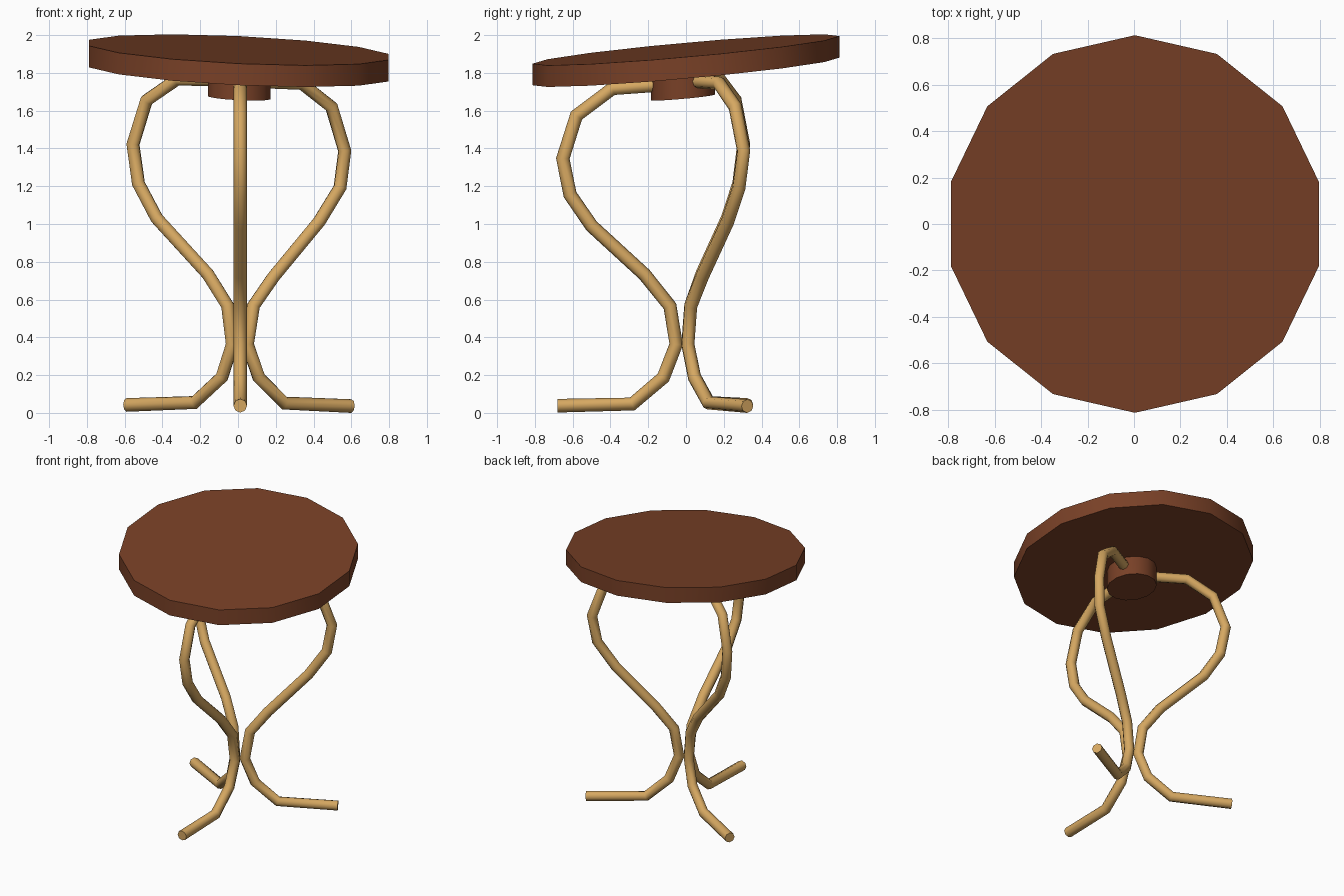
import bpy, bmesh, math

if "Cube" in bpy.data.objects:
    bpy.data.objects.remove(bpy.data.objects["Cube"])


def material(name, colour):
    m = bpy.data.materials.new(name)
    m.diffuse_color = (*colour, 1)
    m.use_nodes = True
    m.node_tree.nodes["Principled BSDF"].inputs["Base Color"].default_value = m.diffuse_color
    return m


dark_wood = material("dark wood", (0.19, 0.052, 0.02))
light_wood = material("light wood", (0.67, 0.39, 0.12))


def smooth(ob, angle):
    bpy.ops.object.select_all(action='DESELECT')
    bpy.context.view_layer.objects.active = ob
    ob.select_set(True)
    bpy.ops.object.shade_smooth_by_angle(angle=math.radians(angle))


def slanted_disc(name, cx, cy, radius, z0, z1, sides=14):
    """Vertical-sided disc whose top and bottom both follow the table's slant."""
    bm = bmesh.new()
    ring = []
    for i in range(sides):
        a = math.pi / 2 + math.tau * i / sides
        x, y = cx + radius * math.cos(a), cy + radius * math.sin(a)
        ring.append(bm.verts.new((x, y, z0 - 0.047 * x + 0.09 * y)))
    base = bm.faces.new(ring)
    top = bmesh.ops.extrude_face_region(bm, geom=[base])
    for v in top["geom"]:
        if isinstance(v, bmesh.types.BMVert):
            v.co.z += z1 - z0
    bmesh.ops.recalc_face_normals(bm, faces=bm.faces)
    me = bpy.data.meshes.new(name)
    bm.to_mesh(me)
    bm.free()
    ob = bpy.data.objects.new(name, me)
    bpy.context.collection.objects.link(ob)
    me.materials.append(dark_wood)
    smooth(ob, 35)


def bent_leg(name, points):
    """Round rod swept along a path from the foot to the hub."""
    cu = bpy.data.curves.new(name, 'CURVE')
    cu.dimensions = '3D'
    cu.bevel_depth = 0.036
    cu.bevel_resolution = 2
    cu.use_fill_caps = True
    sp = cu.splines.new('POLY')
    sp.points.add(len(points) - 1)
    for p, co in zip(sp.points, points):
        p.co = (*co, 1)
    ob = bpy.data.objects.new(name, cu)
    bpy.context.collection.objects.link(ob)
    cu.materials.append(light_wood)
    bpy.ops.object.select_all(action='DESELECT')
    bpy.context.view_layer.objects.active = ob
    ob.select_set(True)
    bpy.ops.object.convert(target='MESH')
    smooth(bpy.context.object, 50)


# table top and the hub under it
slanted_disc("table_top", 0.004, 0, 0.812, 1.808, 1.922)
slanted_disc("hub", 0.007, -0.015, 0.169, 1.672, 1.815)

# legs: foot, pinched waist, wide bow, then back in to the hub
bent_leg("front_leg", [(0.012, y, z) for y, z in (
    (-0.68, 0.038), (-0.285, 0.047), (-0.12, 0.187), (-0.052, 0.363),
    (-0.085, 0.565), (-0.22, 0.733), (-0.50, 0.99), (-0.614, 1.156),
    (-0.652, 1.347), (-0.58, 1.574), (-0.39, 1.717), (-0.12, 1.738))])
bent_leg("right_leg", [
    (0.60, 0.325, 0.036), (0.246, 0.12, 0.052), (0.11, 0.045, 0.188),
    (0.05, 0.01, 0.363), (0.082, 0.025, 0.567), (0.188, 0.085, 0.72),
    (0.43, 0.22, 1.013), (0.54, 0.28, 1.193), (0.565, 0.305, 1.387),
    (0.495, 0.26, 1.62), (0.336, 0.175, 1.745), (0.12, 0.05, 1.755)])
bent_leg("left_leg", [
    (-0.59, 0.325, 0.042), (-0.23, 0.12, 0.055), (-0.085, 0.045, 0.19),
    (-0.03, 0.01, 0.363), (-0.055, 0.025, 0.567), (-0.16, 0.085, 0.735),
    (-0.43, 0.22, 1.03), (-0.527, 0.28, 1.214), (-0.556, 0.305, 1.422),
    (-0.484, 0.26, 1.655), (-0.32, 0.175, 1.768), (-0.11, 0.05, 1.765)])
